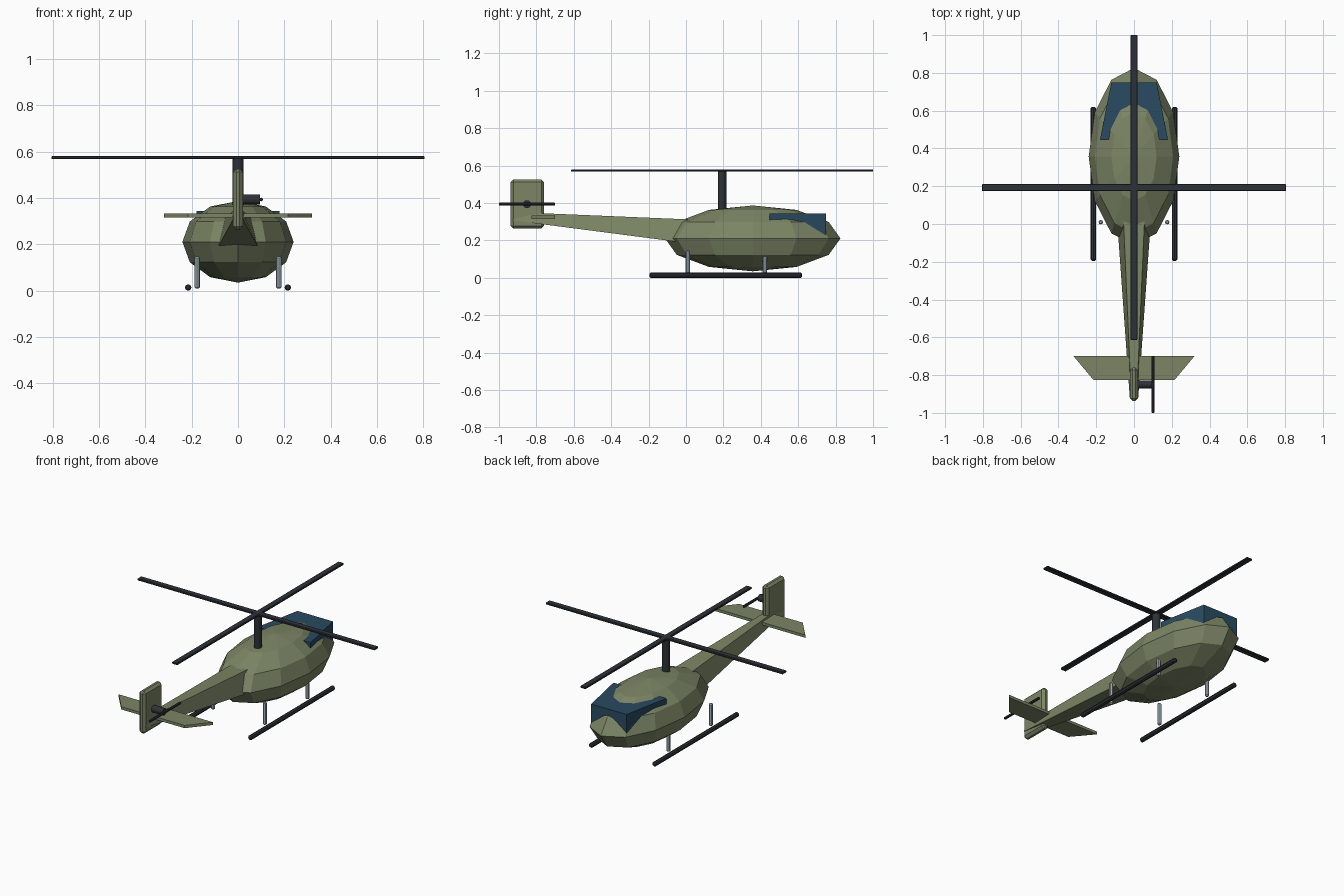
import bpy, bmesh
from math import pi
from mathutils import Matrix, Vector

if "Cube" in bpy.data.objects:
    bpy.data.objects.remove(bpy.data.objects["Cube"])


def material(name, color):
    m = bpy.data.materials.new(name)
    m.diffuse_color = (*color, 1)
    m.use_nodes = True
    m.node_tree.nodes["Principled BSDF"].inputs["Base Color"].default_value = m.diffuse_color
    return m


OLIVE = material("olive_paint", (0.20, 0.235, 0.13))
DARK = material("dark_metal", (0.027, 0.032, 0.038))
GLASS = material("blue_glass", (0.022, 0.07, 0.12))
STEEL = material("strut_metal", (0.36, 0.45, 0.50))


def finish(name, bm, mat, bevel=0):
    bmesh.ops.recalc_face_normals(bm, faces=bm.faces)
    me = bpy.data.meshes.new(name)
    bm.to_mesh(me)
    bm.free()
    me.materials.append(mat)
    ob = bpy.data.objects.new(name, me)
    bpy.context.collection.objects.link(ob)
    if bevel:
        mod = ob.modifiers.new("bevel", 'BEVEL')
        mod.width = bevel
        mod.segments = 1
    return ob


def box(name, center, size, mat, bevel=0):
    bm = bmesh.new()
    bmesh.ops.create_cube(bm, size=1, matrix=Matrix.Translation(center) @ Matrix.Diagonal((*size, 1)))
    return finish(name, bm, mat, bevel)


def rod(name, start, end, radius, sides, mat, tip=0):
    # straight rod; tip > 0 adds chamfered ends
    a, b = Vector(start), Vector(end)
    rot = (b - a).to_track_quat('Z', 'Y').to_matrix().to_4x4()
    length = (b - a).length
    bm = bmesh.new()
    bmesh.ops.create_cone(bm, cap_ends=True, segments=sides, radius1=radius, radius2=radius,
                          depth=length, matrix=Matrix.Translation((a + b) / 2) @ rot)
    if tip:
        caps = [f for f in bm.faces if abs(f.normal.dot((b - a).normalized())) > 0.9]
        edges = list({e for f in caps for e in f.edges})
        bmesh.ops.bevel(bm, geom=edges, offset=tip, segments=1, affect='EDGES')
    return finish(name, bm, mat)


def loft(name, ring_a, ring_b, mat):
    # closed solid between two matching outlines
    bm = bmesh.new()
    a = [bm.verts.new(p) for p in ring_a]
    b = [bm.verts.new(p) for p in ring_b]
    n = len(a)
    bm.faces.new(a)
    bm.faces.new(b[::-1])
    for i in range(n):
        bm.faces.new((a[i], b[i], b[(i + 1) % n], a[(i + 1) % n]))
    return finish(name, bm, mat)


def slab(name, outline, z0, z1, mat):
    return loft(name, [(x, y, z0) for x, y in outline], [(x, y, z1) for x, y in outline], mat)


def section(y, bottom, top, half_bottom, half_top):
    return [(-half_bottom, y, bottom), (half_bottom, y, bottom), (half_top, y, top), (-half_top, y, top)]


# Cabin: faceted ellipsoid
bm = bmesh.new()
bmesh.ops.create_uvsphere(bm, u_segments=12, v_segments=6, radius=1,
                          matrix=Matrix.Translation((0, 0.357, 0.211)) @ Matrix.Diagonal((0.24, 0.469, 0.176, 1)))
finish("cabin", bm, OLIVE)

# Windscreen wedge emerging from the cabin
slab("windscreen", [(-0.12, 0.748), (0.12, 0.748), (0.18, 0.447), (-0.18, 0.447)], 0.23, 0.345, GLASS)

# Tail boom, stabiliser and fin
loft("tail_boom", section(0.03, 0.183, 0.312, 0.09, 0.056), section(-0.925, 0.307, 0.352, 0.022, 0.014), OLIVE)
slab("stabiliser", [(-0.32, -0.70), (0.32, -0.70), (0.215, -0.825), (-0.215, -0.825)], 0.316, 0.333, OLIVE)
box("tail_fin", (0, -0.848, 0.395), (0.042, 0.178, 0.262), OLIVE, 0.014)

# Main rotor
RY = 0.193
rod("rotor_mast", (0, RY, 0.35), (0, RY, 0.57), 0.023, 12, DARK)
box("rotor_blade_across", (0, RY, 0.574), (1.61, 0.037, 0.013), DARK, 0.003)
box("rotor_blade_along", (0, RY, 0.574), (0.037, 1.614, 0.013), DARK, 0.003)

# Tail rotor
rod("tail_rotor_hub", (0.01, -0.85, 0.394), (0.096, -0.85, 0.394), 0.021, 12, DARK)
rod("tail_rotor_blade", (0.1, -1.0, 0.394), (0.1, -0.70, 0.394), 0.008, 8, DARK, 0.003)

# Landing skids and struts
for side, s in (("left", -1), ("right", 1)):
    rod(side + "_skid", (s * 0.215, -0.195, 0.014), (s * 0.215, 0.62, 0.014), 0.014, 8, DARK, 0.006)
    for end, y in (("rear", 0.01), ("front", 0.422)):
        rod(f"{side}_{end}_strut", (s * 0.176, y, 0.01), (s * 0.176, y, 0.147), 0.012, 8, STEEL, 0.005)
